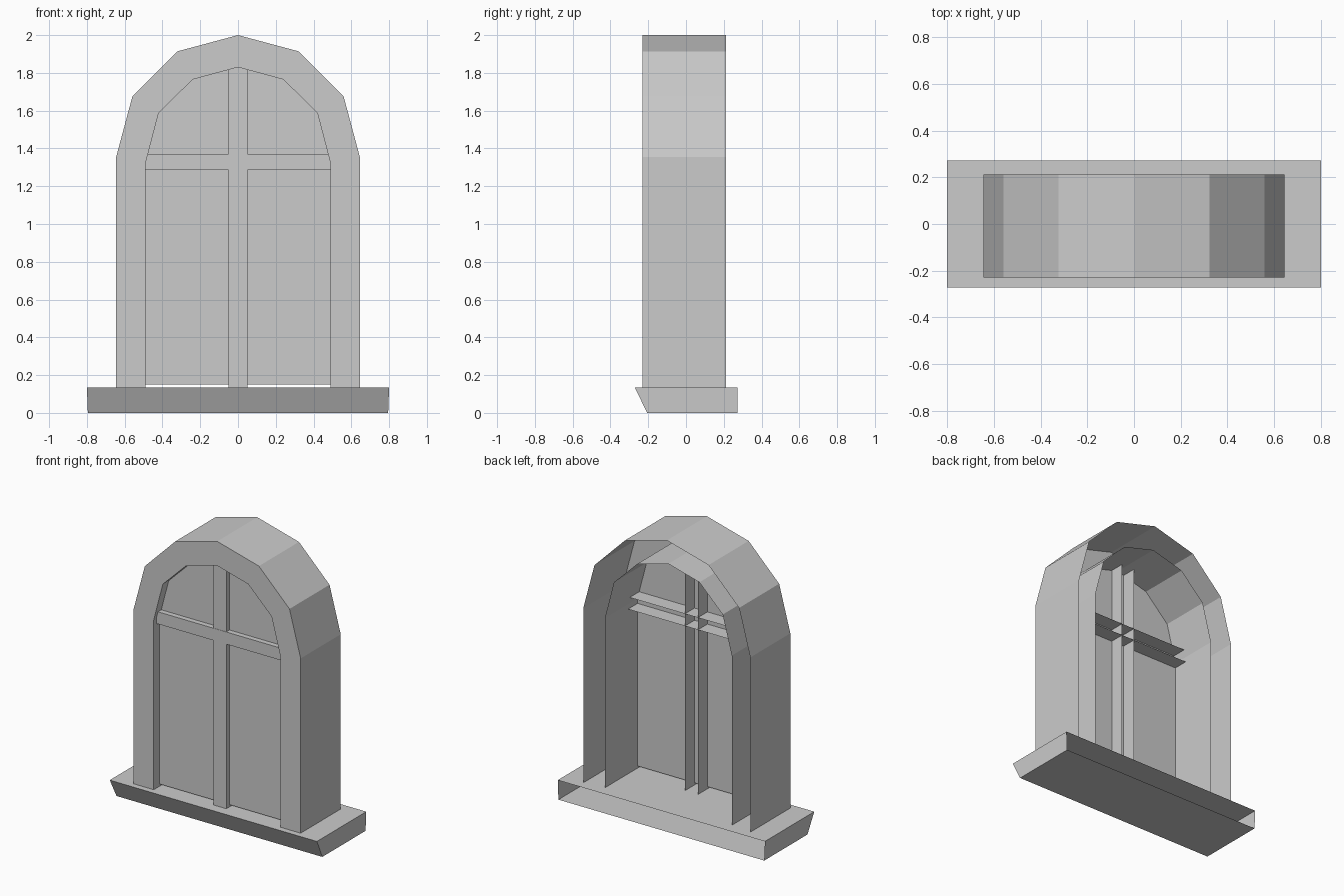
import bpy, bmesh
from math import sin, cos, radians

if "Cube" in bpy.data.objects:
    bpy.data.objects.remove(bpy.data.objects["Cube"])

SILL_TOP = 0.135


def make(name, faces):
    """Object from a list of faces, each a list of 3D points."""
    bm = bmesh.new()
    for f in faces:
        bm.faces.new([bm.verts.new(p) for p in f])
    bmesh.ops.remove_doubles(bm, verts=bm.verts[:], dist=0.0005)
    me = bpy.data.meshes.new(name)
    bm.to_mesh(me)
    bm.free()
    ob = bpy.data.objects.new(name, me)
    bpy.context.collection.objects.link(ob)
    return ob


def sweep(path, y0, y1):
    """Strip of quads: an (x, z) path pulled from y0 to y1."""
    return [[(a[0], y0, a[1]), (b[0], y0, b[1]), (b[0], y1, b[1]), (a[0], y1, a[1])]
            for a, b in zip(path, path[1:])]


def mirrored(half):
    """Full arch path, left foot to right foot, from its left half."""
    return half + [(-x, z) for x, z in half[-2::-1]]


# Arch profiles: six-sided outer half circle, slightly uneven inner one
R = 0.645
outer = mirrored([(-R, SILL_TOP)] +
                 [(-R * cos(radians(a)), 1.355 + R * sin(radians(a))) for a in (0, 30, 60, 90)])
inner = mirrored([(-0.49, SILL_TOP), (-0.49, 1.32), (-0.42, 1.588), (-0.24, 1.765), (0, 1.83)])

# Frame: outer wall, inner reveal and front ring, open at the back
FRONT = -0.23
ring = []
for i in range(len(outer) - 1):
    ring.append([(x, FRONT, z) for x, z in (outer[i], inner[i], inner[i + 1], outer[i + 1])])
make("arch_frame", ring + sweep(outer, FRONT, 0.212) + sweep(inner[::-1], FRONT, 0.195))

# Window pane
pane = [(x, max(z, 0.15)) for x, z in inner]
make("pane", [[(x, -0.165, z) for x, z in pane[::-1]]])

# Upright bar: front and two sides, ends meeting the arch
w, top = 0.05, 1.817
make("upright_bar",
     [[(-w, -0.2, SILL_TOP), (w, -0.2, SILL_TOP), (w, -0.2, top), (0, -0.2, 1.83), (-w, -0.2, top)]]
     + sweep([(-w, SILL_TOP), (-w, top)], -0.2, -0.06)
     + sweep([(w, top), (w, SILL_TOP)], -0.2, -0.06))

# Cross bar at the spring of the arch
lo, hi, y = 1.285, 1.37, -0.202
make("cross_bar",
     [[(-0.49, y, lo), (0.49, y, lo), (0.49, y, 1.32), (0.477, y, hi), (-0.477, y, hi), (-0.49, y, 1.32)]]
     + sweep([(-0.477, hi), (0.477, hi)], y, -0.06)
     + sweep([(0.49, lo), (-0.49, lo)], y, -0.06))

# Sill with undercut front, open at the back
t = [(-0.8, -0.272, SILL_TOP), (0.8, -0.272, SILL_TOP), (0.8, 0.272, SILL_TOP), (-0.8, 0.272, SILL_TOP)]
b = [(-0.795, -0.205, 0), (0.795, -0.205, 0), (0.795, 0.272, 0), (-0.795, 0.272, 0)]
make("sill", [t, b[::-1],
              [b[0], b[1], t[1], t[0]],
              [b[1], b[2], t[2], t[1]],
              [b[3], b[0], t[0], t[3]]])
